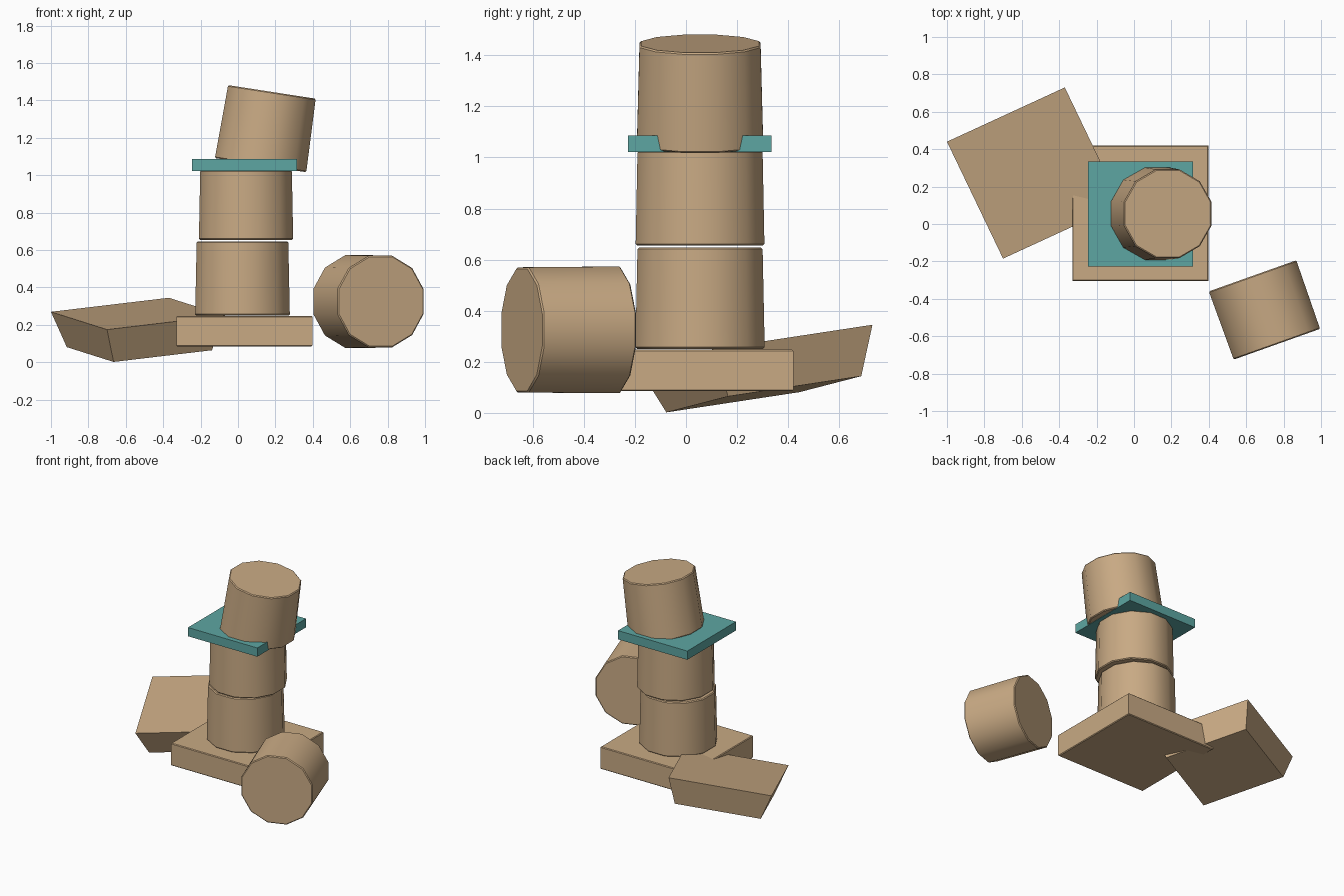
import bpy, bmesh, math
from mathutils import Matrix, Vector

if "Cube" in bpy.data.objects:
    bpy.data.objects.remove(bpy.data.objects["Cube"])


def material(name, rgb):
    m = bpy.data.materials.new(name)
    m.diffuse_color = (*rgb, 1)
    m.use_nodes = True
    m.node_tree.nodes["Principled BSDF"].inputs["Base Color"].default_value = m.diffuse_color
    return m


TAN = material("tan stone", (0.58, 0.40, 0.23))
TEAL = material("teal", (0.11, 0.38, 0.36))


def loft(name, rings, mat, matrix=Matrix(), smooth=False):
    """Closed solid from a stack of rings with equal point counts."""
    bm = bmesh.new()
    loops = [[bm.verts.new(matrix @ Vector(p)) for p in ring] for ring in rings]
    n = len(rings[0])
    for a, b in zip(loops, loops[1:]):
        for i in range(n):
            j = (i + 1) % n
            bm.faces.new((a[i], a[j], b[j], b[i]))
    bm.faces.new(loops[0][::-1])
    bm.faces.new(loops[-1])
    bmesh.ops.recalc_face_normals(bm, faces=bm.faces)
    me = bpy.data.meshes.new(name)
    bm.to_mesh(me)
    bm.free()
    me.materials.append(mat)
    ob = bpy.data.objects.new(name, me)
    bpy.context.collection.objects.link(ob)
    if smooth:
        bpy.ops.object.select_all(action='DESELECT')
        ob.select_set(True)
        bpy.context.view_layer.objects.active = ob
        bpy.ops.object.shade_smooth_by_angle(angle=math.radians(35))
    return ob


def drum(name, centre, axis, side, r1, r2, h):
    """Slightly tapered 12-sided drum; radii are measured to the flats."""
    z = Vector(axis).normalized()
    y = z.cross(Vector(side)).normalized()
    x = y.cross(z)
    mtx = Matrix.Translation(centre) @ Matrix((x, y, z)).transposed().to_4x4()
    c = 0.006
    rings = []
    for r, zz in ((r1 - c, -h / 2), (r1, -h / 2 + c), (r2, h / 2 - c), (r2 - c, h / 2)):
        R = r / math.cos(math.pi / 12)
        rings.append([(R * math.cos(math.radians(30 * i + 15)),
                       R * math.sin(math.radians(30 * i + 15)), zz) for i in range(12)])
    loft(name, rings, TAN, mtx, True)


def slab(name, lo, hi, mat, c=0.0):
    def ring(d, z):
        return [(lo[0] + d, lo[1] + d, z), (hi[0] - d, lo[1] + d, z),
                (hi[0] - d, hi[1] - d, z), (lo[0] + d, hi[1] - d, z)]
    rings = [ring(0, lo[2]), ring(0, hi[2])]
    if c:
        rings = [ring(c, lo[2]), ring(0, lo[2] + c), ring(0, hi[2] - c), ring(c, hi[2])]
    loft(name, rings, mat)


# square base and teal plate
slab("base_slab", (-0.33, -0.305, 0.085), (0.398, 0.42, 0.248), TAN, 0.005)
slab("teal_plate", (-0.245, -0.227, 1.022), (0.315, 0.335, 1.086), TEAL)

# column drums, the top one leaning to the right
drum("lower_drum", (0.024, 0.055, 0.449), (0, 0, 1), (1, 0, 0), 0.253, 0.245, 0.396)
drum("middle_drum", (0.043, 0.055, 0.84), (0, 0, 1), (1, 0, 0), 0.252, 0.245, 0.37)
t = math.radians(8.8)
drum("upper_drum", (0.151, 0.055, 1.25), (math.sin(t), 0, math.cos(t)),
     (math.cos(t), 0, -math.sin(t)), 0.247, 0.237, 0.396)

# drum lying on its side
drum("fallen_drum", (0.699, -0.46, 0.325), (0.335, -0.942, 0), (0.942, 0.335, 0),
     0.248, 0.245, 0.388)

# fallen capital: square block narrowing downwards, lying tilted
A = Vector((-1.0, 0.44, 0.27))
u = Vector((0.63, 0.29, 0.075))
v = Vector((0.30, -0.625, -0.095))
n = u.cross(v).normalized()
mid = A + (u + v) / 2
corners = [(-1, -1), (1, -1), (1, 1), (-1, 1)]
rings = [[mid + n * d + (u * a + v * b) * s / 2 for a, b in corners]
         for d, s in ((0, 1.0), (0.19, 0.834))]
loft("fallen_capital", rings, TAN)
